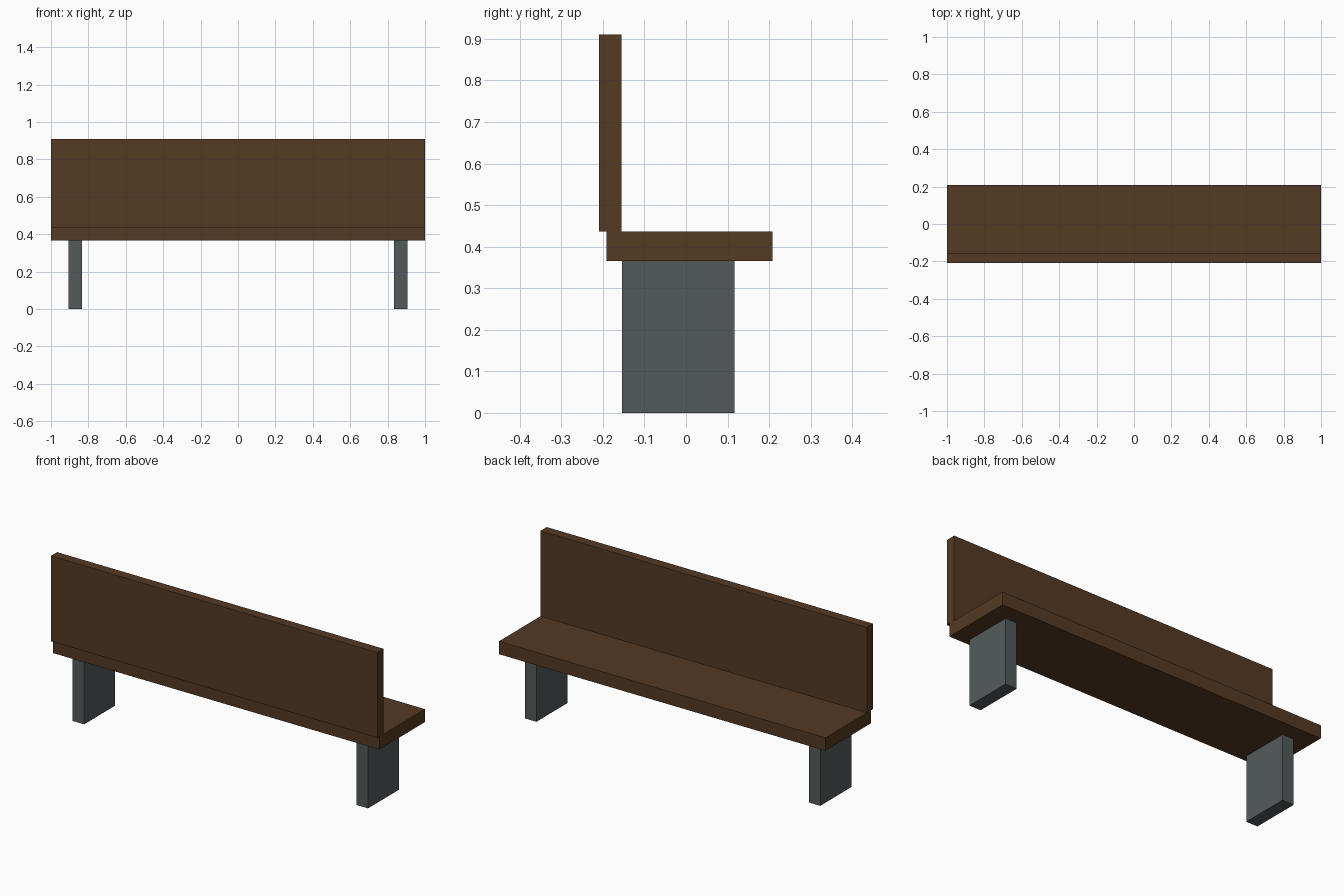
import bpy

if "Cube" in bpy.data.objects:
    bpy.data.objects.remove(bpy.data.objects["Cube"], do_unlink=True)


def make_material(name, colour):
    mat = bpy.data.materials.new(name)
    mat.use_nodes = True
    mat.diffuse_color = colour
    mat.node_tree.nodes["Principled BSDF"].inputs["Base Color"].default_value = colour
    return mat


def box(name, low, high, mat):
    """Axis-aligned block spanning two opposite corners."""
    centre = [(a + b) / 2 for a, b in zip(low, high)]
    bpy.ops.mesh.primitive_cube_add(size=1, location=centre)
    obj = bpy.context.object
    obj.name = name
    obj.scale = [b - a for a, b in zip(low, high)]
    bpy.ops.object.transform_apply(location=False, rotation=False, scale=True)
    obj.data.materials.append(mat)
    return obj


wood = make_material("dark brown wood", (0.09, 0.042, 0.017, 1))
stone = make_material("grey stone", (0.086, 0.105, 0.102, 1))

seat_bottom, seat_top = 0.365, 0.437

# Seat plank and the upright backrest standing on its rear edge
box("seat", (-1, -0.191, seat_bottom), (1, 0.208, seat_top), wood)
box("backrest", (-1, -0.209, seat_top), (1, -0.155, 0.91), wood)

# Slab legs, one near each end
for side, x in (("left", 0.87), ("right", -0.87)):
    box(side + "_leg", (x - 0.035, -0.154, 0), (x + 0.035, 0.117, seat_bottom), stone)
